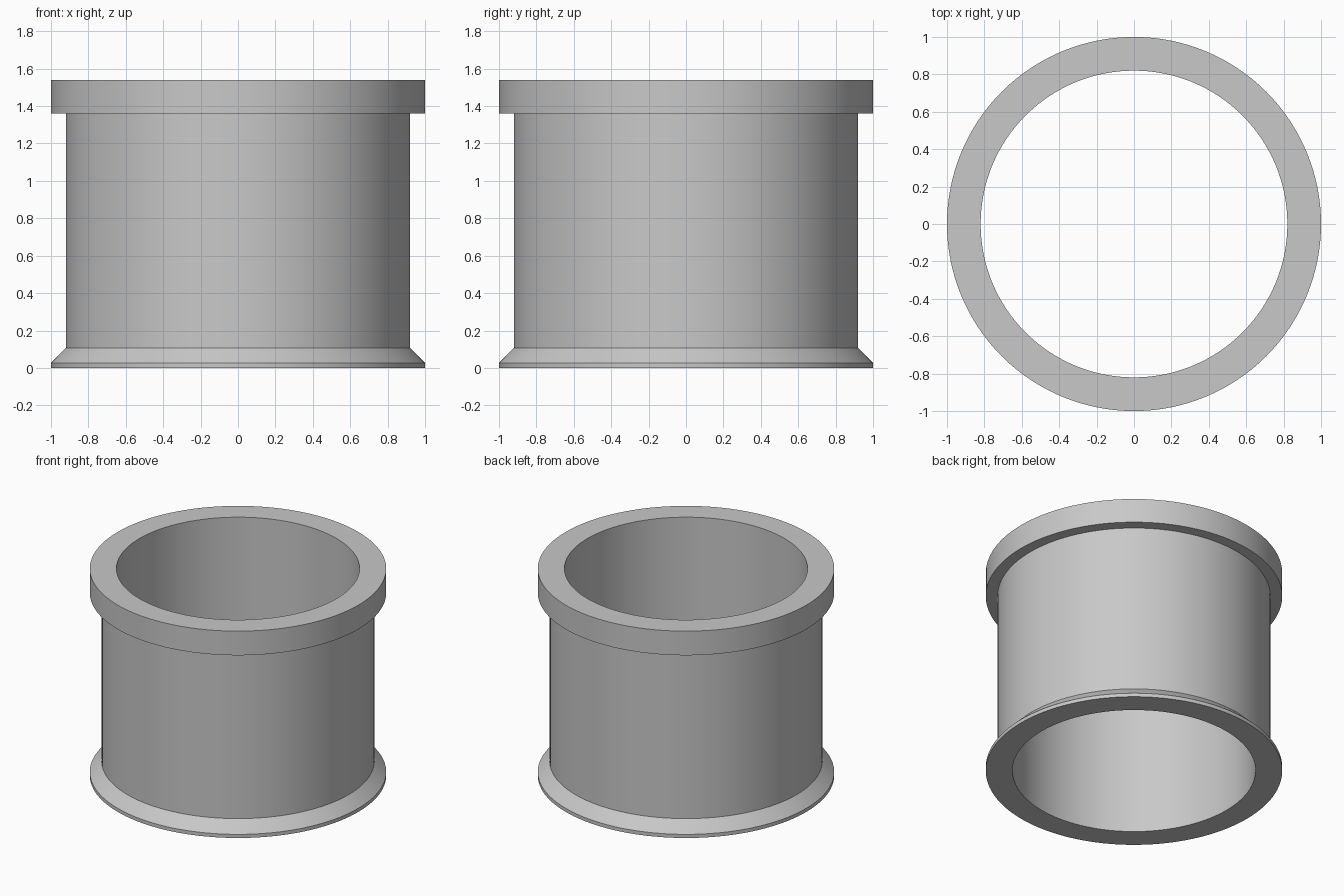
import bpy
import bmesh
from math import cos, sin, tau, radians

cube = bpy.data.objects.get("Cube")
if cube:
    bpy.data.objects.remove(cube, do_unlink=True)

SIDES = 128
BORE, WALL, RIM = 0.82, 0.92, 1.0
HEIGHT = 1.54

# Plain grey
grey = bpy.data.materials.new("grey")
grey.use_nodes = True
colour = (0.58, 0.58, 0.58, 1)
grey.diffuse_color = colour
grey.node_tree.nodes["Principled BSDF"].inputs["Base Color"].default_value = colour


def lathe(name, profile):
    """Spin a closed (radius, height) profile around z."""
    bm = bmesh.new()
    rings = [[bm.verts.new((r * cos(tau * i / SIDES), r * sin(tau * i / SIDES), z))
              for i in range(SIDES)] for r, z in profile]
    for k, low in enumerate(rings):
        high = rings[(k + 1) % len(rings)]
        for i in range(SIDES):
            j = (i + 1) % SIDES
            bm.faces.new((low[i], low[j], high[j], high[i]))
    bmesh.ops.recalc_face_normals(bm, faces=bm.faces)
    mesh = bpy.data.meshes.new(name)
    bm.to_mesh(mesh)
    bm.free()
    mesh.materials.append(grey)
    obj = bpy.data.objects.new(name, mesh)
    bpy.context.collection.objects.link(obj)
    bpy.ops.object.select_all(action="DESELECT")
    obj.select_set(True)
    bpy.context.view_layer.objects.active = obj
    bpy.ops.object.shade_smooth_by_angle(angle=radians(30))
    return obj


# Open sleeve: chamfered foot flange, straight wall, square top collar
lathe("flanged_sleeve", [
    (BORE, 0), (RIM, 0), (RIM, 0.027), (WALL, 0.107),
    (WALL, 1.36), (RIM, 1.36), (RIM, HEIGHT), (BORE, HEIGHT),
])
